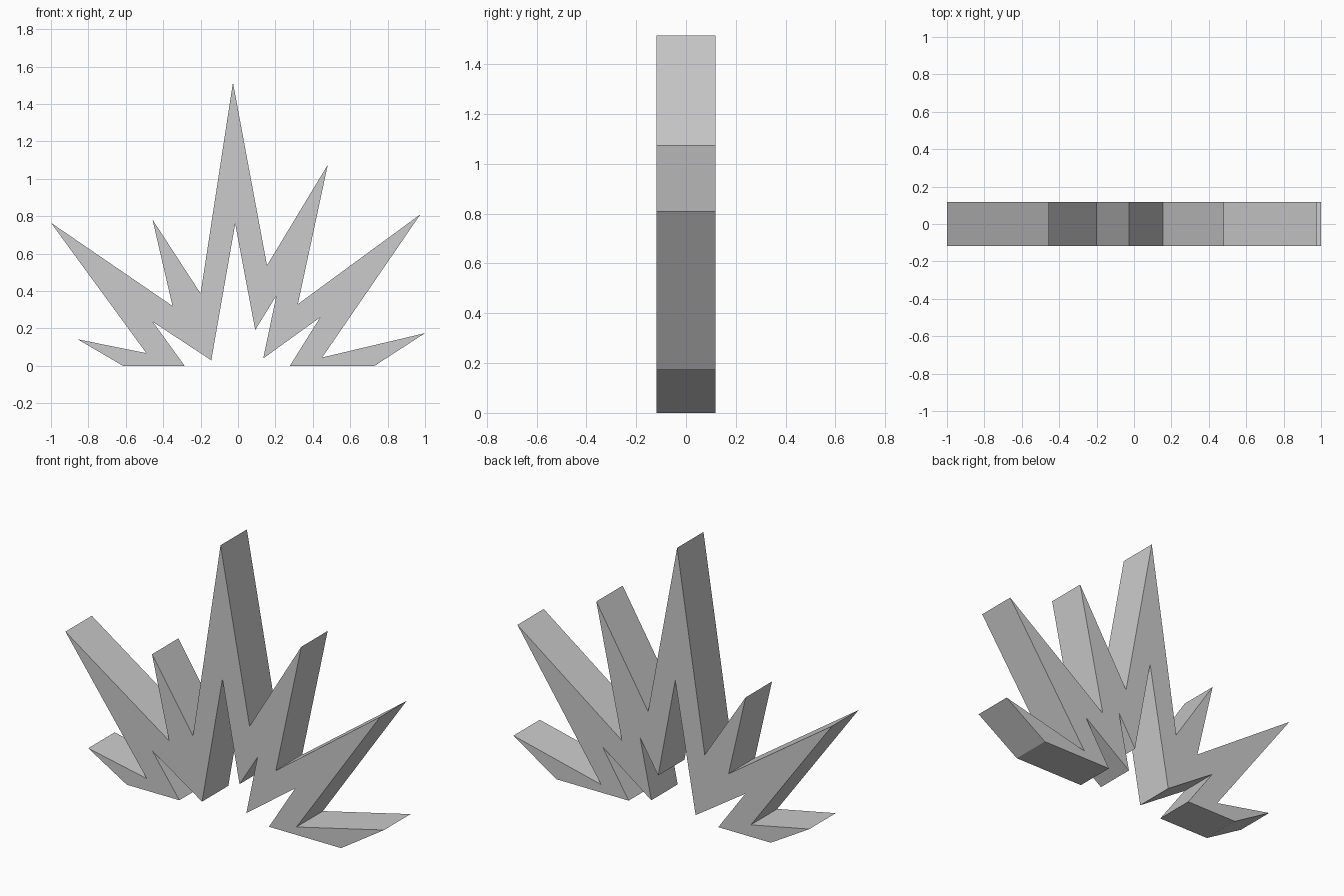
import bpy
import bmesh

cube = bpy.data.objects.get("Cube")
if cube:
    bpy.data.objects.remove(cube, do_unlink=True)

HALF_DEPTH = 0.118

# Spiky outline (x, z): outer spikes from left foot to right foot, then inner notches back
OUTER = [(-0.285, 0), (-0.615, 0), (-0.857, 0.142), (-0.49, 0.068), (-1, 0.765),
         (-0.35, 0.32), (-0.457, 0.782), (-0.2, 0.387), (-0.027, 1.515),
         (0.155, 0.537), (0.48, 1.075), (0.32, 0.33), (0.975, 0.81),
         (0.45, 0.045), (1, 0.175), (0.73, 0)]
INNER = [(0.277, 0), (0.44, 0.26), (0.135, 0.04), (0.205, 0.375),
         (0.092, 0.192), (-0.015, 0.76), (-0.143, 0.03), (-0.455, 0.235)]

# Plain grey material
grey = bpy.data.materials.new("light_grey")
colour = (0.6, 0.6, 0.6, 1)
grey.use_nodes = True
grey.diffuse_color = colour
grey.node_tree.nodes["Principled BSDF"].inputs["Base Color"].default_value = colour

# Extrude the outline from front to back
bm = bmesh.new()
front = bm.faces.new([bm.verts.new((x, -HALF_DEPTH, z)) for x, z in OUTER + INNER])
result = bmesh.ops.extrude_face_region(bm, geom=[front], use_keep_orig=True)
back_verts = [v for v in result["geom"] if isinstance(v, bmesh.types.BMVert)]
bmesh.ops.translate(bm, verts=back_verts, vec=(0, 2 * HALF_DEPTH, 0))
bmesh.ops.recalc_face_normals(bm, faces=bm.faces)

# Split the concave front and back caps cleanly
caps = [f for f in bm.faces if len(f.verts) > 4]
bmesh.ops.triangulate(bm, faces=caps, ngon_method='EAR_CLIP')

mesh = bpy.data.meshes.new("spiky_burst")
bm.to_mesh(mesh)
bm.free()
mesh.materials.append(grey)
burst = bpy.data.objects.new("spiky_burst", mesh)
bpy.context.collection.objects.link(burst)
